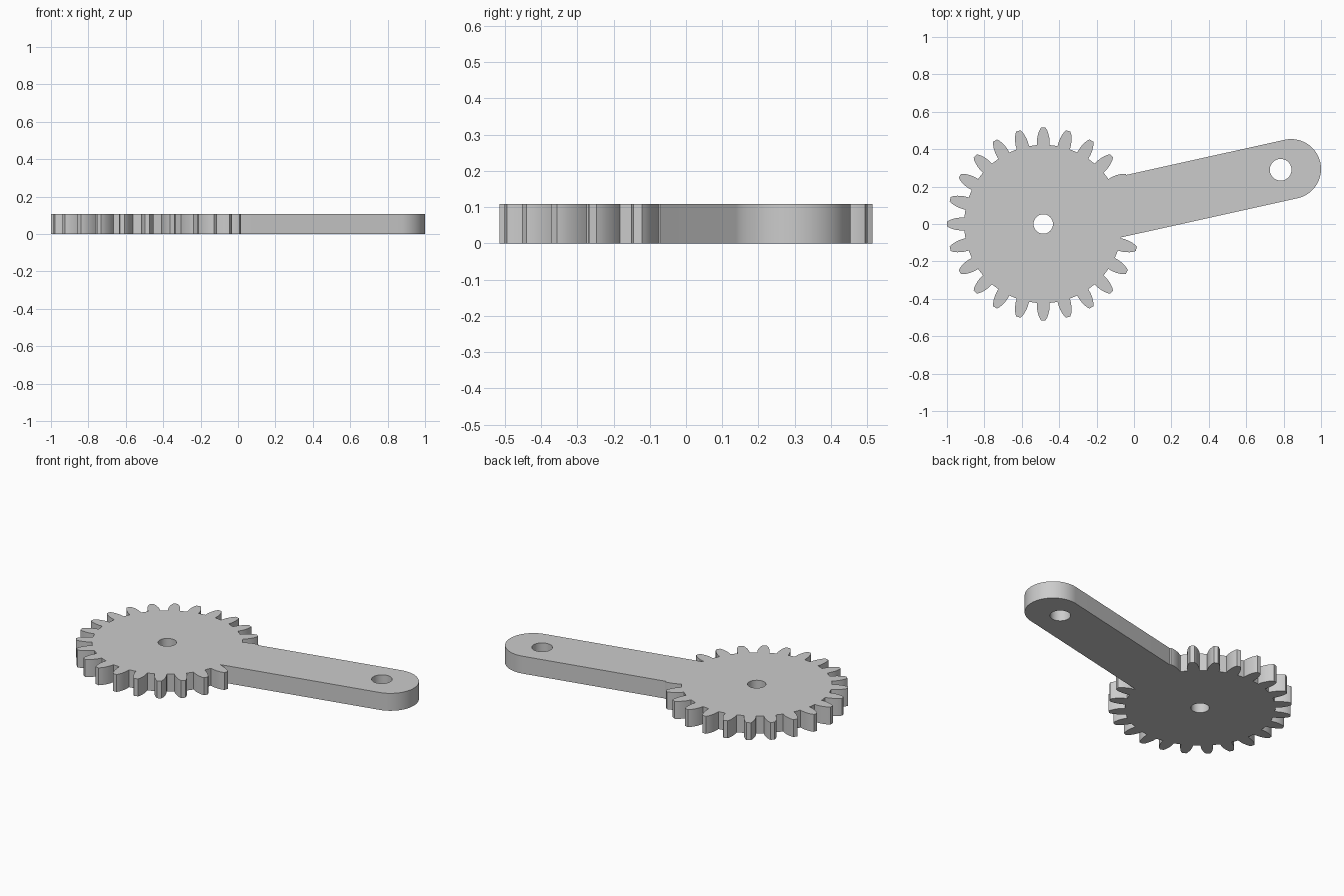
import bpy, bmesh, math
from mathutils import Vector, Matrix

cube = bpy.data.objects.get("Cube")
if cube:
    bpy.data.objects.remove(cube, do_unlink=True)

HEIGHT = 0.108
TEETH = 24
HUB = Vector((-0.485, 0.0))
TIP = Vector((0.84, 0.294))
ARM_R = 0.16

grey = bpy.data.materials.new("plain grey")
grey.use_nodes = True
grey.diffuse_color = (0.6, 0.6, 0.6, 1)
grey.node_tree.nodes["Principled BSDF"].inputs["Base Color"].default_value = (0.6, 0.6, 0.6, 1)


def plate(name, outline, z0, z1):
    """Extrude a counter-clockwise 2D outline into a solid."""
    bm = bmesh.new()
    base = bm.faces.new([bm.verts.new((p[0], p[1], z0)) for p in outline])
    ext = bmesh.ops.extrude_face_region(bm, geom=[base], use_keep_orig=True)
    top = [v for v in ext["geom"] if isinstance(v, bmesh.types.BMVert)]
    bmesh.ops.translate(bm, vec=(0, 0, z1 - z0), verts=top)
    bmesh.ops.recalc_face_normals(bm, faces=bm.faces)
    mesh = bpy.data.meshes.new(name)
    bm.to_mesh(mesh)
    bm.free()
    mesh.materials.append(grey)
    obj = bpy.data.objects.new(name, mesh)
    bpy.context.collection.objects.link(obj)
    return obj


def arc(center, radius, start, end, steps):
    return [center + radius * Vector((math.cos(a), math.sin(a)))
            for a in (start + (end - start) * i / steps for i in range(steps + 1))]


def combine(target, other, operation):
    mod = target.modifiers.new(other.name, 'BOOLEAN')
    mod.operation = operation
    mod.solver = 'EXACT'
    mod.object = other
    bpy.context.view_layer.objects.active = target
    bpy.ops.object.modifier_apply(modifier=mod.name)
    bpy.data.objects.remove(other, do_unlink=True)


# Gear outline: one curved tooth flank, mirrored and repeated around the hub
flank = [(0.422, 0.034), (0.445, 0.034), (0.465, 0.0315), (0.485, 0.0265),
         (0.502, 0.02), (0.515, 0.012)]
tooth = [(r, -w) for r, w in flank] + [(r, w) for r, w in reversed(flank)]
gear_outline = []
for i in range(TEETH):
    turn = Matrix.Rotation(math.tau * i / TEETH, 2)
    gear_outline += [HUB + turn @ Vector(p) for p in tooth]
body = plate("gear_with_arm", gear_outline, 0, HEIGHT)

# Arm with a rounded end, rooted inside the gear
along = (TIP - HUB).normalized()
side = Vector((-along.y, along.x))
angle = math.atan2(along.y, along.x)
root = HUB + along * 0.15
arm_outline = [root + side * ARM_R, root - side * ARM_R]
arm_outline += arc(TIP, ARM_R, angle - math.pi / 2, angle + math.pi / 2, 32)
combine(body, plate("arm", arm_outline, 0, HEIGHT), 'UNION')

# Round holes through the hub and the arm end
for name, center, radius in (("hub_hole", HUB, 0.052),
                             ("arm_hole", Vector((0.784, 0.29)), 0.058)):
    circle = arc(center, radius, 0, math.tau, 40)[:-1]
    combine(body, plate(name, circle, -0.1, HEIGHT + 0.1), 'DIFFERENCE')

# Smooth curved walls, sharp rims
bpy.ops.object.select_all(action='DESELECT')
body.select_set(True)
bpy.context.view_layer.objects.active = body
bpy.ops.object.shade_smooth_by_angle(angle=math.radians(25))
